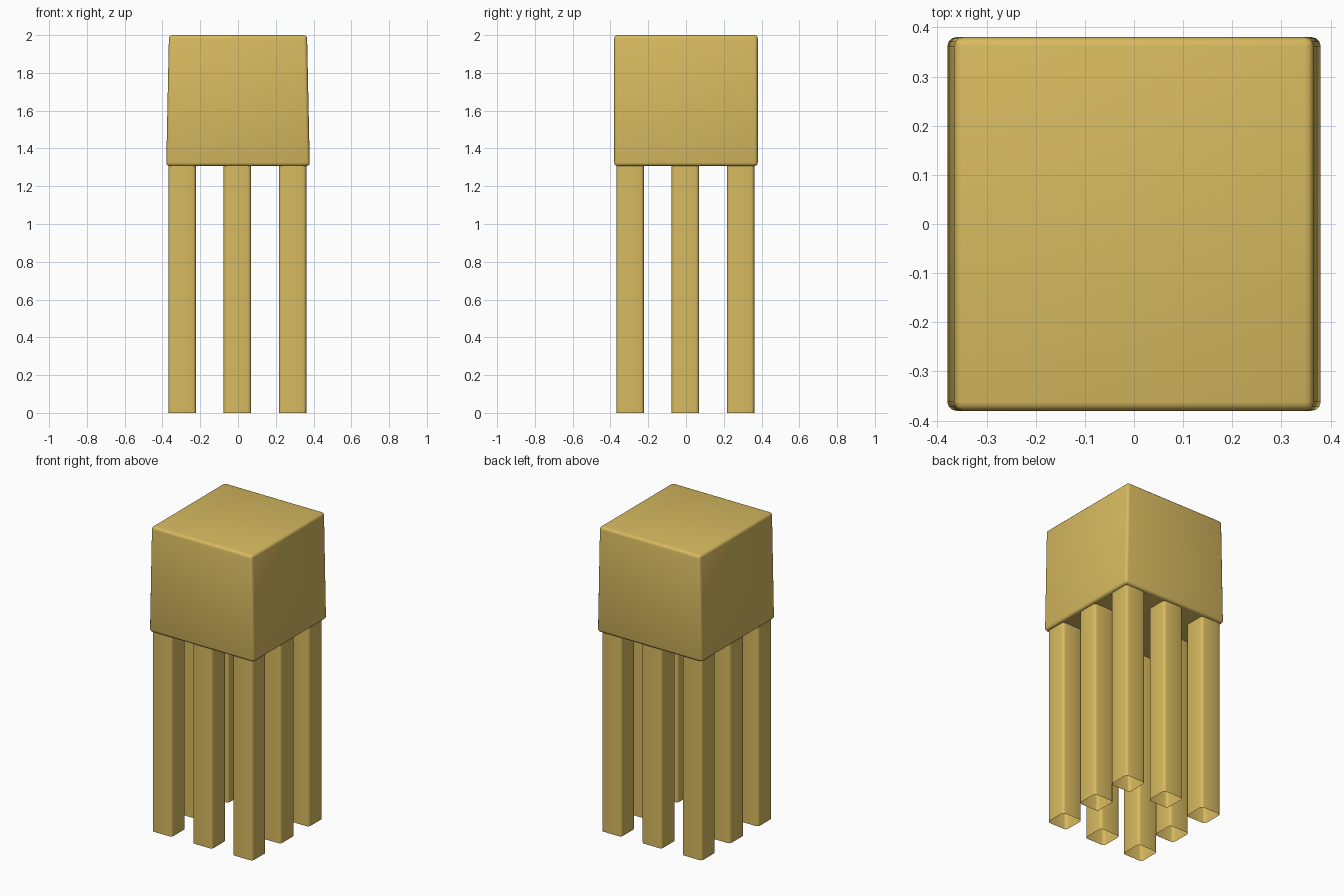
import bpy, bmesh

if "Cube" in bpy.data.objects:
    bpy.data.objects.remove(bpy.data.objects["Cube"])

gold = bpy.data.materials.new("sandy gold")
gold.diffuse_color = (0.68, 0.49, 0.115, 1)
gold.use_nodes = True
gold.node_tree.nodes["Principled BSDF"].inputs["Base Color"].default_value = gold.diffuse_color


def finish(bm, name):
    bmesh.ops.recalc_face_normals(bm, faces=bm.faces)
    for f in bm.faces:
        f.smooth = True
    mesh = bpy.data.meshes.new(name)
    bm.to_mesh(mesh)
    bm.free()
    mesh.materials.append(gold)
    obj = bpy.data.objects.new(name, mesh)
    bpy.context.collection.objects.link(obj)
    return obj


def block(center, size):
    bm = bmesh.new()
    bmesh.ops.create_cube(bm, size=1)
    for v in bm.verts:
        v.co = [c + a * s for c, a, s in zip(center, v.co, size)]
    return bm


# Head: rounded block, slightly narrower in x at the top
BOTTOM, TOP = 1.307, 2.0
bm = block((0, 0, (BOTTOM + TOP) / 2), (0.76, 0.76, TOP - BOTTOM))
for v in bm.verts:
    if v.co.z > 1.6:
        v.co.x *= 0.962
bmesh.ops.bevel(bm, geom=bm.edges[:], offset=0.018, segments=3,
                profile=0.5, affect='EDGES')
finish(bm, "head")

# Legs: eight hollow square tubes around an empty centre, open underneath
LEG_TOP = 1.325
for ix in (-1, 0, 1):
    for iy in (-1, 0, 1):
        if ix == 0 and iy == 0:
            continue
        center = (ix * 0.292 - 0.003, iy * 0.292 - 0.003, LEG_TOP / 2)
        bm = block(center, (0.145, 0.145, LEG_TOP))
        caps = [f for f in bm.faces if abs(f.normal.z) > 0.5
                or max(v.co.z for v in f.verts) - min(v.co.z for v in f.verts) < 0.1]
        bmesh.ops.delete(bm, geom=caps, context='FACES_ONLY')
        uprights = [e for e in bm.edges
                    if abs(e.verts[0].co.z - e.verts[1].co.z) > 0.5]
        bmesh.ops.bevel(bm, geom=uprights, offset=0.018, segments=3,
                        profile=0.5, affect='EDGES')
        finish(bm, f"leg_{ix + 1}_{iy + 1}")
